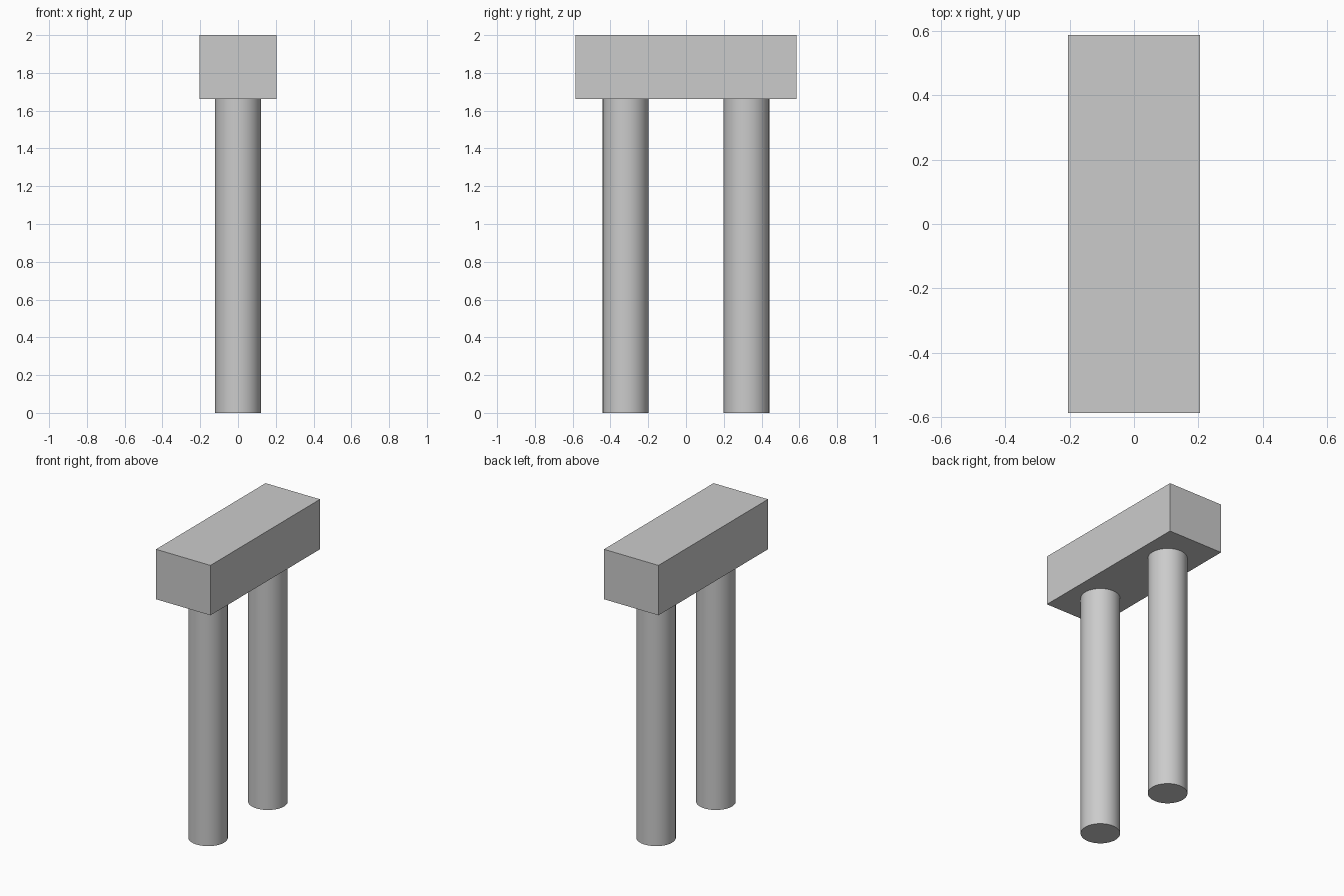
import bpy

if "Cube" in bpy.data.objects:
    bpy.data.objects.remove(bpy.data.objects["Cube"])

HALF_X, HALF_Y = 0.204, 0.586   # cap beam half sizes
BEAM_Z, TOP_Z = 1.662, 2.0      # beam underside and top
RADIUS, OFFSET = 0.121, 0.32    # column radius and distance from centre

# Cap beam
bpy.ops.mesh.primitive_cube_add(size=1, location=(0, 0, (BEAM_Z + TOP_Z) / 2))
beam = bpy.context.object
beam.name = "cap_beam"
beam.scale = (2 * HALF_X, 2 * HALF_Y, TOP_Z - BEAM_Z)
bpy.ops.object.transform_apply(location=False, rotation=False, scale=True)

# Round columns
for side, name in ((-1, "front_column"), (1, "back_column")):
    bpy.ops.mesh.primitive_cylinder_add(vertices=64, radius=RADIUS, depth=BEAM_Z,
                                        location=(0, side * OFFSET, BEAM_Z / 2))
    bpy.context.object.name = name
    bpy.ops.object.shade_smooth_by_angle()
